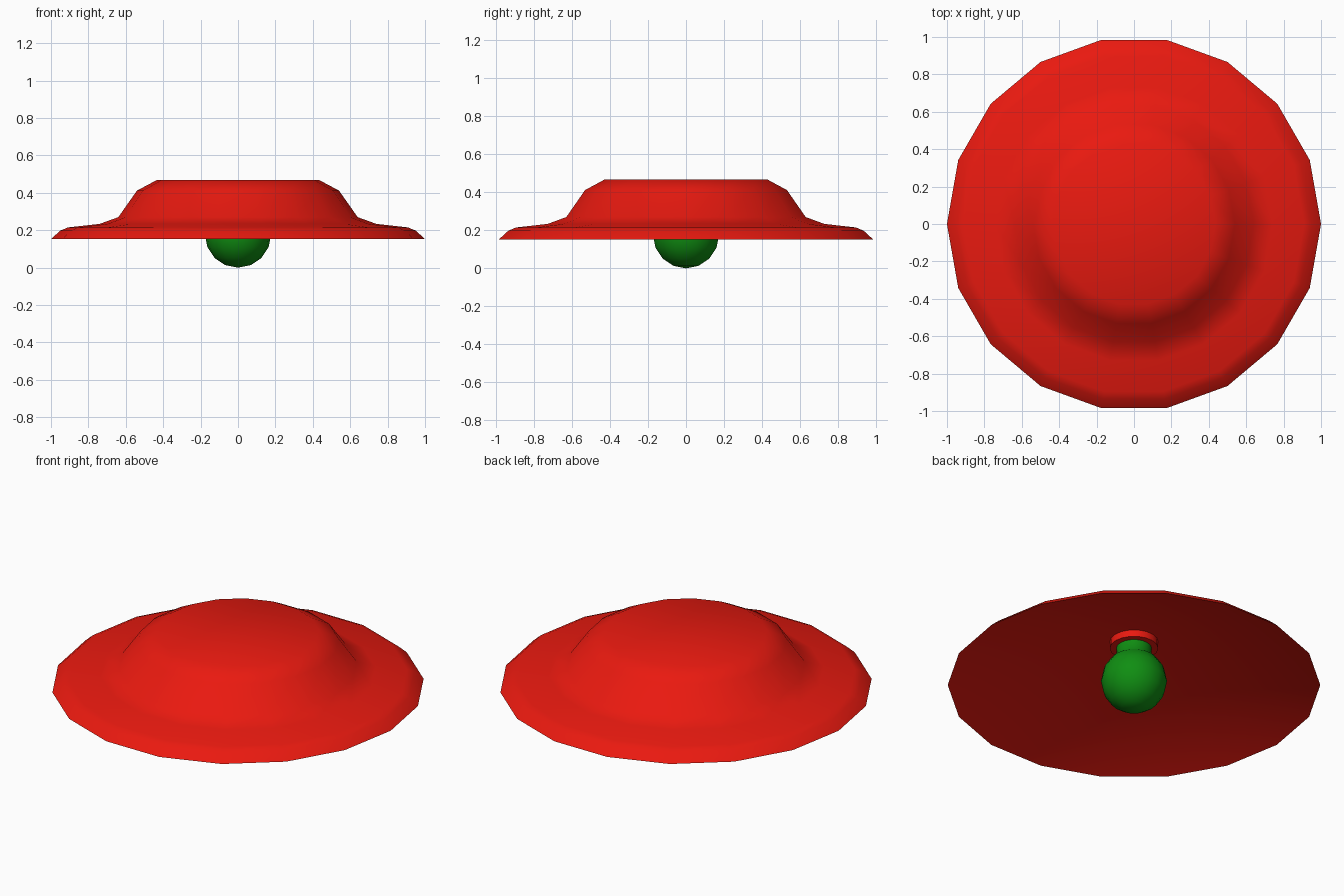
import bpy, bmesh, math

if "Cube" in bpy.data.objects:
    bpy.data.objects.remove(bpy.data.objects["Cube"])

SIDES = 18

def material(name, rgb):
    m = bpy.data.materials.new(name)
    m.diffuse_color = (*rgb, 1)
    m.use_nodes = True
    m.node_tree.nodes["Principled BSDF"].inputs["Base Color"].default_value = m.diffuse_color
    return m

def lathe(name, profile, mat, angle=180):
    """Revolve (radius, z) points around z; a zero radius makes a pole."""
    bm = bmesh.new()
    rings = []
    for r, z in profile:
        n = SIDES if r > 0 else 1
        rings.append([bm.verts.new((r * math.cos(2 * math.pi * i / SIDES),
                                    r * math.sin(2 * math.pi * i / SIDES), z))
                      for i in range(n)])
    for a, b in zip(rings, rings[1:]):
        for i in range(SIDES):
            j = (i + 1) % SIDES
            quad = [a[i % len(a)], a[j % len(a)], b[j % len(b)], b[i % len(b)]]
            bm.faces.new(list(dict.fromkeys(quad)))
    me = bpy.data.meshes.new(name)
    bm.to_mesh(me)
    bm.free()
    ob = bpy.data.objects.new(name, me)
    bpy.context.collection.objects.link(ob)
    me.materials.append(mat)
    bpy.ops.object.select_all(action='DESELECT')
    ob.select_set(True)
    bpy.context.view_layer.objects.active = ob
    bpy.ops.object.shade_smooth_by_angle(angle=math.radians(angle))
    return ob

red = material("red_enamel", (0.82, 0.01, 0.005))
green = material("green_glass", (0.005, 0.27, 0.006))

# Hat-shaped shade: rim, brim, crown, flat top
lathe("shade", [(1.0, 0.153), (0.95, 0.198), (0.91, 0.215), (0.74, 0.234),
                (0.64, 0.27), (0.54, 0.412), (0.435, 0.468), (0, 0.468)], red)

# Shallow conical underside
lathe("shade_underside", [(0, 0.46), (1.0, 0.153)], red)

# Lamp holder under the cone
lathe("socket", [(0, 0.45), (0.13, 0.45), (0.13, 0.38), (0, 0.38)], red, 40)

# Bulb with a neck running into the holder
bulb = [(0.095, 0.39), (0.095, 0.325)]
R, CZ = 0.177, 0.177
bulb += [(R * math.sin(math.radians(t)), CZ + R * math.cos(math.radians(t)))
         for t in (45, 67.5, 90, 112.5, 135, 157.5)] + [(0, 0)]
lathe("bulb", bulb, green)
